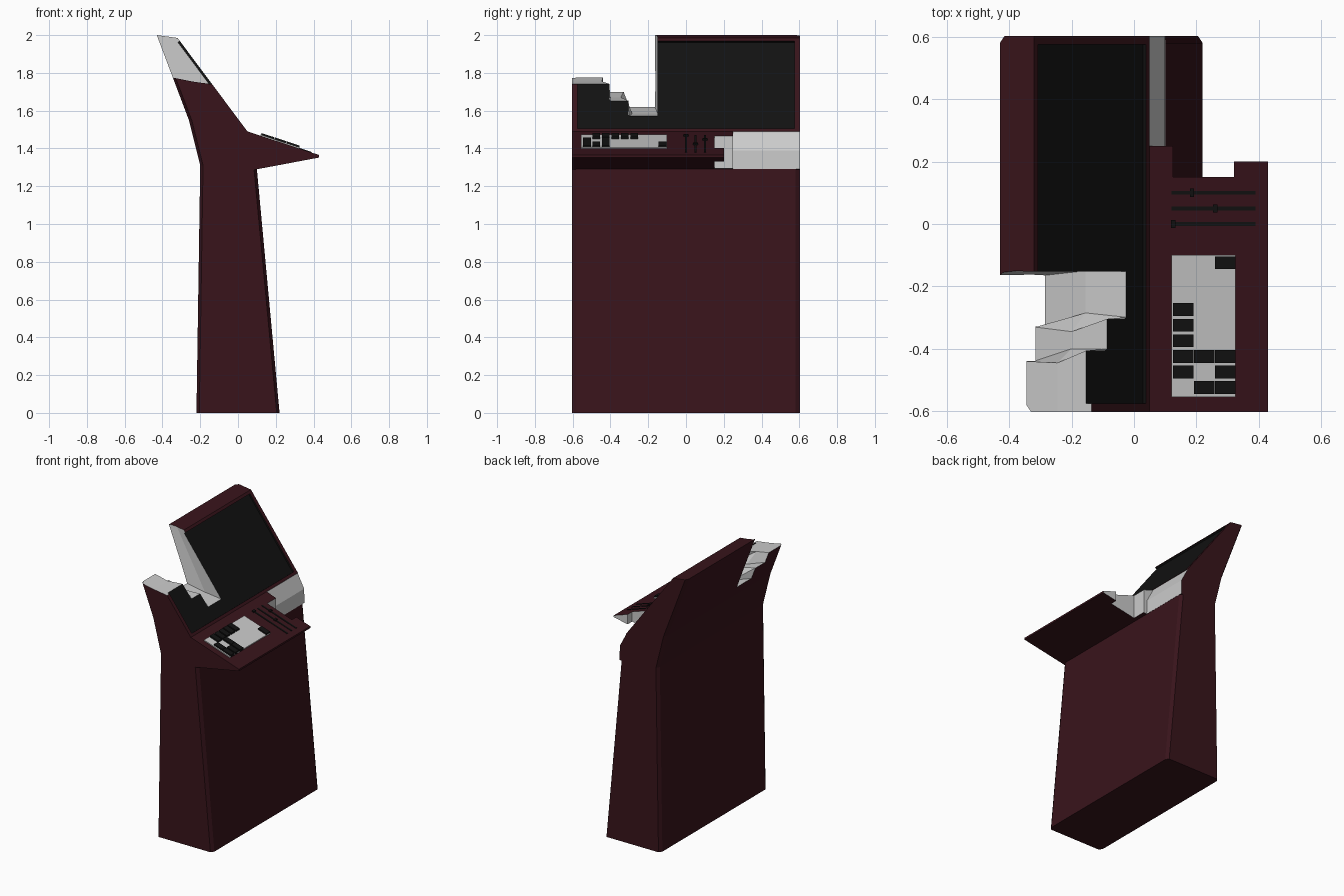
import bpy, bmesh, math
from mathutils import Vector

if "Cube" in bpy.data.objects:
    bpy.data.objects.remove(bpy.data.objects["Cube"])


def mat(name, c):
    m = bpy.data.materials.new(name)
    m.diffuse_color = (*c, 1)
    m.use_nodes = True
    m.node_tree.nodes["Principled BSDF"].inputs["Base Color"].default_value = m.diffuse_color
    return m


RED = mat("dark_red", (0.04, 0.007, 0.011))
BLACK = mat("black", (0.006, 0.006, 0.006))
GREY = mat("bare_core", (0.8, 0.8, 0.8))


def loft(name, rings, material):
    """Closed solid through rings with equal point counts."""
    bm = bmesh.new()
    vs = [[bm.verts.new(p) for p in r] for r in rings]
    n = len(rings[0])
    for a, b in zip(vs, vs[1:]):
        for i in range(n):
            j = (i + 1) % n
            bm.faces.new((a[i], a[j], b[j], b[i]))
    bm.faces.new(vs[0])
    bm.faces.new(vs[-1])
    bmesh.ops.recalc_face_normals(bm, faces=bm.faces)
    me = bpy.data.meshes.new(name)
    bm.to_mesh(me)
    bm.free()
    ob = bpy.data.objects.new(name, me)
    bpy.context.collection.objects.link(ob)
    if material:
        me.materials.append(material)
    return ob


def prism_y(name, prof, y0, y1, material):
    return loft(name, [[(x, y, z) for x, z in prof] for y in (y0, y1)], material)


def cut(ob, cutter):
    cutter.hide_render = True
    m = ob.modifiers.new("cut", 'BOOLEAN')
    m.operation, m.solver, m.object = 'DIFFERENCE', 'EXACT', cutter
    m.material_mode = 'TRANSFER'
    bpy.context.view_layer.objects.active = ob
    bpy.ops.object.modifier_apply(modifier=m.name)
    bpy.data.objects.remove(cutter)


# Cabinet: side profile extruded along y, with chamfered back and plinth corners
full = [(-.22, 0), (.22, 0), (.1, 1.29), (.43, 1.352), (.43, 1.365),
        (.05, 1.49), (-.32, 1.985), (-.43, 2), (-.26, 1.55), (-.2, 1.31)]
ends = [(-.205, 0), (.205, 0), (.085, 1.287), (.43, 1.352), (.43, 1.365),
        (.05, 1.49), (-.32, 1.985), (-.415, 1.998), (-.245, 1.55), (-.185, 1.31)]
cabinet = loft("console_cabinet",
               [[(x, y, z) for x, z in p] for p, y in
                ((ends, -.603), (full, -.58), (full, .58), (ends, .603))], RED)

# Recessed screen
d = Vector((-.37, .495)).normalized()
nrm = Vector((d.y, -d.x))
base = Vector((.05, 1.49))
L = .618
quad = [base + d * s + nrm * h for s, h in
        ((.02, -.012), (L - .02, -.012), (L - .02, .1), (.02, .1))]
cut(cabinet, prism_y("screen_cutter", quad, -.575, .575, BLACK))

# Broken-away upper corner: stepped damage differing at back, middle and front
back = [(-.345, -.8, 1.775), (-.345, -.44, 1.775), (-.32, -.44, 1.70), (-.32, -.33, 1.70),
        (-.29, -.33, 1.62), (-.29, -.165, 1.62), (-.505, -.165, 2.2), (-.505, -.8, 2.2)]
mid = [(-.245, -.8, 1.755), (-.245, -.445, 1.755), (-.2, -.40, 1.67), (-.2, -.345, 1.67),
       (-.155, -.285, 1.585), (-.155, -.15, 1.585), (-.49, -.15, 2.2), (-.49, -.8, 2.2)]
front = [(-.14, -.8, 1.74), (-.14, -.40, 1.74), (-.075, -.40, 1.65), (-.075, -.30, 1.65),
         (-.015, -.30, 1.57), (-.015, -.152, 1.57), (-.475, -.152, 2.2), (-.475, -.8, 2.2)]
rings = [[(-.7, y, z) for _, y, z in back], back, mid, front,
         [(.4, y, z) for _, y, z in front]]
cut(cabinet, loft("top_damage_cutter", rings, GREY))

# Broken-away end of the control desk
cut(cabinet, prism_y("desk_damage_cutter",
                     [(.05, 1.6), (.05, 1.485), (.1, 1.39), (.101, 1.285), (.6, 1.285), (.6, 1.6)],
                     .25, .8, GREY))
notch = [(.125, .3), (.125, .15), (.32, .15), (.32, .2), (.6, .2), (.6, .3)]
cut(cabinet, loft("desk_notch_cutter",
                  [[(x, y, z) for x, y in notch] for z in (1.25, 1.6)], GREY))


def desk_slab(name, x0, x1, y0, y1, h0, h1, material):
    """Slab lying on the sloped control desk."""
    z = lambda x: 1.49 - (x - .05) * .125 / .38
    prof = [(x0, z(x0) + h0), (x1, z(x1) + h0), (x1, z(x1) + h1), (x0, z(x0) + h1)]
    return prism_y(name, prof, y0, y1, material)


# Exposed keypad plate with the remaining keys
desk_slab("keypad_plate", .12, .325, -.555, -.1, -.005, .006, None)
cols = (.125, .193, .26)
keys = [(0, -.295), (0, -.345), (0, -.395), (0, -.445), (1, -.445), (2, -.445),
        (0, -.495), (2, -.495), (1, -.545), (2, -.545), (2, -.145)]
for i, (c, y) in enumerate(keys):
    desk_slab(f"key_{i + 1}", cols[c], cols[c] + .065, y, y + .041, 0, .016, BLACK)

# Sliders: slot plus knob
for i, (y, k) in enumerate(((0, .125), (.05, .26), (.1, .185))):
    desk_slab(f"slider_slot_{i + 1}", .12, .39, y - .006, y + .006, -.004, .003, BLACK)
    desk_slab(f"slider_knob_{i + 1}", k - .006, k + .008, y - .013, y + .013, 0, .008, BLACK)
